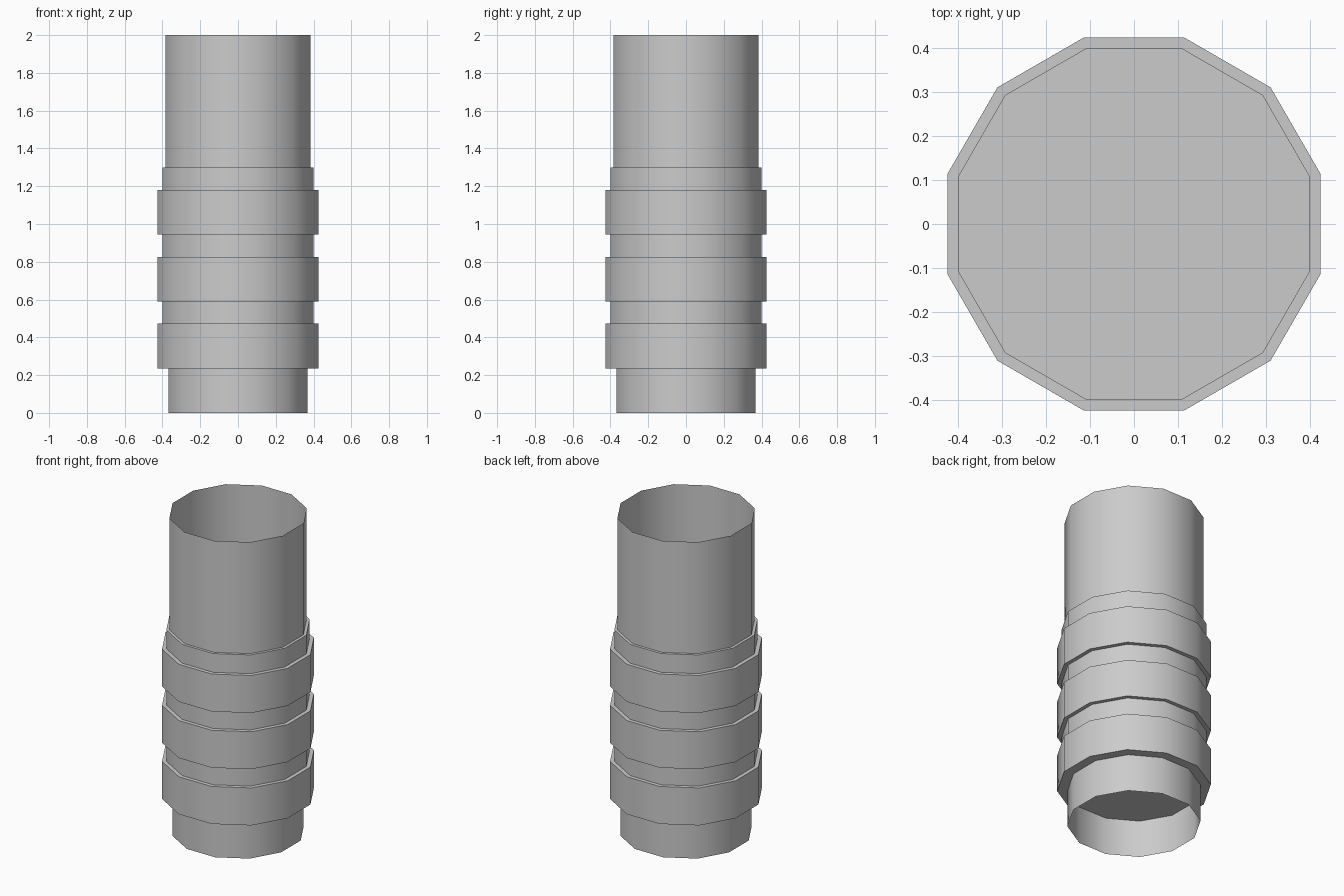
import bpy, bmesh, math

cube = bpy.data.objects.get("Cube")
if cube:
    bpy.data.objects.remove(cube, do_unlink=True)

SIDES = 12
STEP = 0.118  # height module of the ribs

grey = bpy.data.materials.new("plain_grey")
grey.use_nodes = True
colour = (0.6, 0.6, 0.6, 1)
grey.diffuse_color = colour
grey.node_tree.nodes["Principled BSDF"].inputs["Base Color"].default_value = colour


def lathe(name, profile, cap_ends=False):
    """Turn (flat-side radius, height) points into a twelve-sided shell."""
    bm = bmesh.new()
    rings = []
    for flat, z in profile:
        r = flat / math.cos(math.pi / SIDES)
        angles = [(i + 0.5) * math.tau / SIDES for i in range(SIDES)]
        rings.append([bm.verts.new((r * math.cos(a), r * math.sin(a), z)) for a in angles])
    for low, high in zip(rings, rings[1:]):
        for i in range(SIDES):
            j = (i + 1) % SIDES
            bm.faces.new((low[i], low[j], high[j], high[i]))
    if cap_ends:
        bm.faces.new(rings[0][::-1])
        bm.faces.new(rings[-1])
    mesh = bpy.data.meshes.new(name)
    bm.to_mesh(mesh)
    bm.free()
    mesh.materials.append(grey)
    obj = bpy.data.objects.new(name, mesh)
    bpy.context.collection.objects.link(obj)
    bpy.ops.object.select_all(action="DESELECT")
    obj.select_set(True)
    bpy.context.view_layer.objects.active = obj
    bpy.ops.object.shade_smooth_by_angle(angle=math.radians(40))
    return obj


# Ribbed middle: three wide bands, each followed by a narrow neck
body = []
for k in range(3):
    z = (2 + 3 * k) * STEP
    body += [(0.425, z), (0.425, z + 2 * STEP), (0.401, z + 2 * STEP), (0.401, z + 3 * STEP)]
lathe("ribbed_body", body, cap_ends=True)

# Open thin-walled tubes above and below
lathe("lower_tube", [(0.368, 0), (0.368, 2 * STEP)])
lathe("upper_tube", [(0.384, 11 * STEP), (0.384, 2)])
